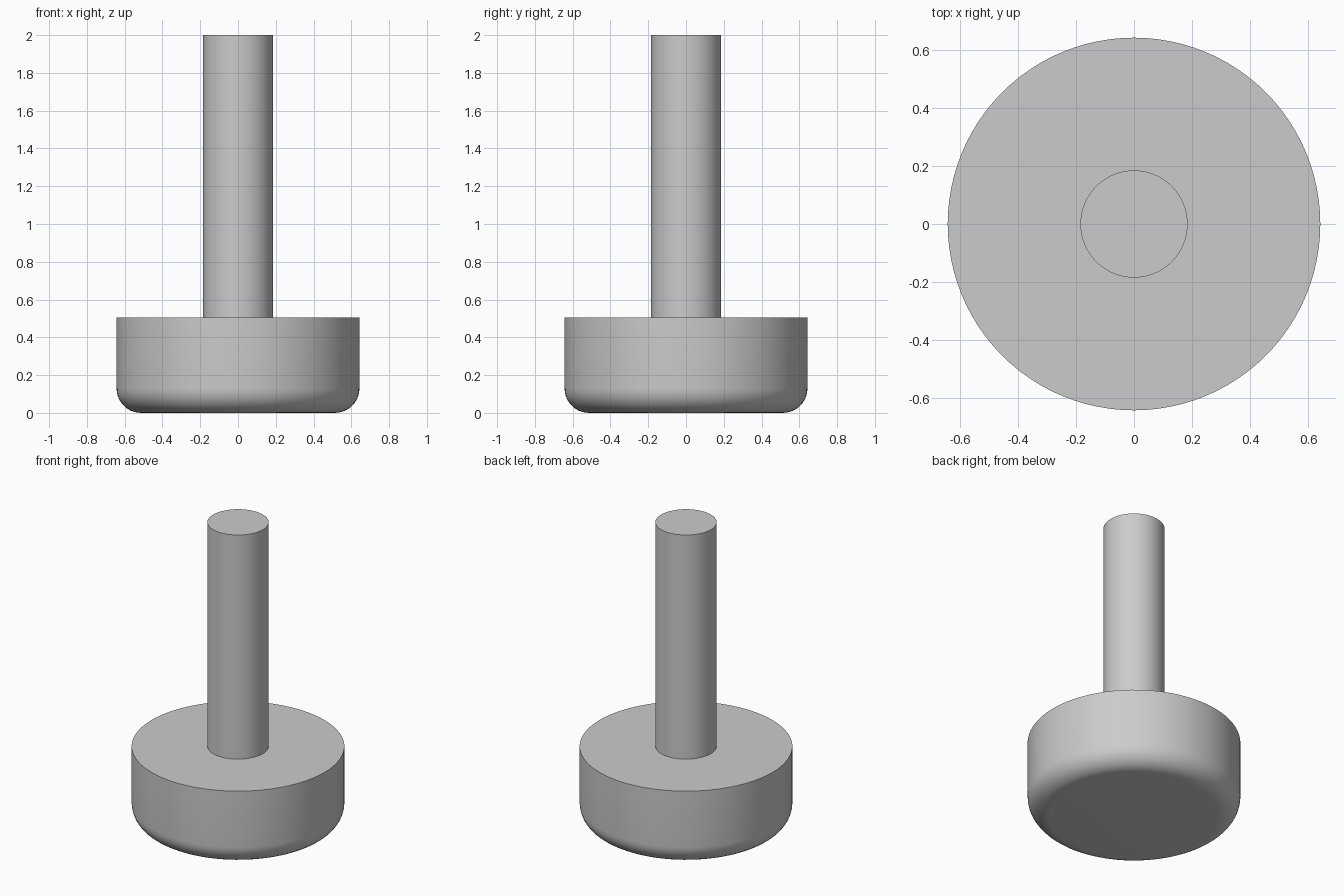
import bpy, bmesh, math
from mathutils import Matrix

cube = bpy.data.objects.get("Cube")
if cube:
    bpy.data.objects.remove(cube, do_unlink=True)

grey = bpy.data.materials.new("plain grey")
grey.use_nodes = True
COLOUR = (0.6, 0.6, 0.6, 1)
grey.diffuse_color = COLOUR
grey.node_tree.nodes["Principled BSDF"].inputs["Base Color"].default_value = COLOUR


def lathe(name, profile, steps=96):
    """Spin a (radius, height) profile around z into a closed solid."""
    bm = bmesh.new()
    verts = [bm.verts.new((r, 0, z)) for r, z in profile]
    edges = [bm.edges.new(pair) for pair in zip(verts, verts[1:])]
    bmesh.ops.spin(bm, geom=verts + edges, cent=(0, 0, 0), axis=(0, 0, 1),
                   angle=math.tau, steps=steps)
    bmesh.ops.remove_doubles(bm, verts=bm.verts, dist=1e-5)
    bmesh.ops.recalc_face_normals(bm, faces=bm.faces)
    mesh = bpy.data.meshes.new(name)
    bm.to_mesh(mesh)
    bm.free()
    mesh.materials.append(grey)
    obj = bpy.data.objects.new(name, mesh)
    bpy.context.collection.objects.link(obj)
    bpy.ops.object.select_all(action='DESELECT')
    obj.select_set(True)
    bpy.context.view_layer.objects.active = obj
    bpy.ops.object.shade_smooth_by_angle(angle=math.radians(30))
    return obj


# Foot pad: flat top, rounded lower rim
RADIUS, HEIGHT, FILLET = 0.643, 0.505, 0.13
rim = [(RADIUS - FILLET + FILLET * math.sin(a), FILLET - FILLET * math.cos(a))
       for a in (math.pi / 2 * i / 10 for i in range(11))]
lathe("foot_pad", [(0, 0)] + rim + [(RADIUS, HEIGHT), (0, HEIGHT)])

# Stem: plain round rod standing on the pad
STEM = 0.185
lathe("stem", [(0, HEIGHT), (STEM, HEIGHT), (STEM, 2), (0, 2)])
